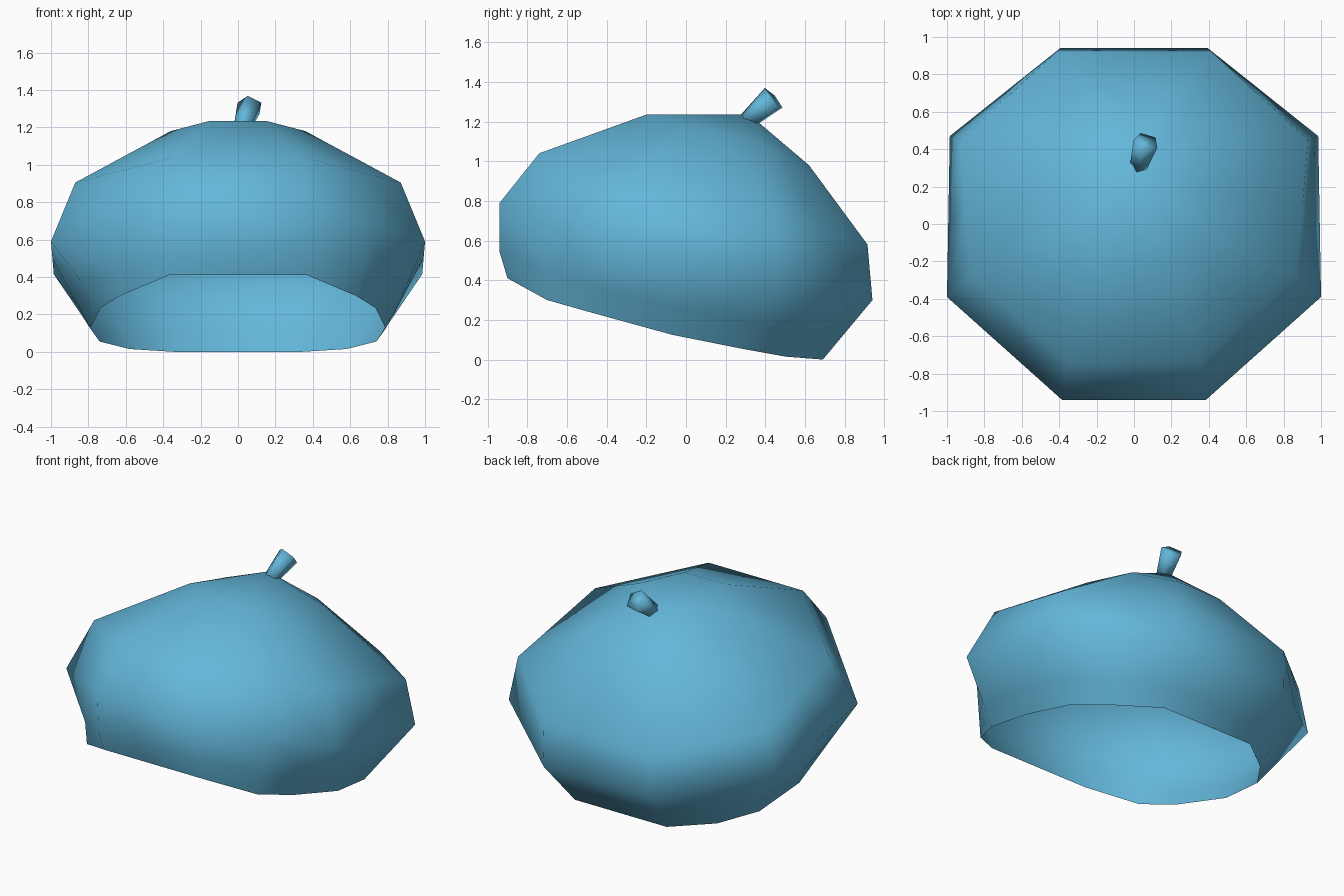
import bpy
import bmesh
from mathutils import Vector

cube = bpy.data.objects.get("Cube")
if cube:
    bpy.data.objects.remove(cube, do_unlink=True)

felt = bpy.data.materials.new("sky_blue_felt")
felt.use_nodes = True
felt.diffuse_color = (0.125, 0.47, 0.70, 1)
bsdf = felt.node_tree.nodes["Principled BSDF"]
bsdf.inputs["Base Color"].default_value = felt.diffuse_color
bsdf.inputs["Roughness"].default_value = 0.8


def finish(name, bm):
    """Turn a bmesh into a smooth felt object."""
    bmesh.ops.recalc_face_normals(bm, faces=bm.faces)
    for face in bm.faces:
        face.smooth = True
    mesh = bpy.data.meshes.new(name)
    bm.to_mesh(mesh)
    bm.free()
    mesh.materials.append(felt)
    obj = bpy.data.objects.new(name, mesh)
    bpy.context.collection.objects.link(obj)
    return obj


def with_midpoints(corners):
    """Left half of an octagon, front to back, with edge midpoints."""
    pts = [Vector(c) for c in corners]
    half = [Vector((0, pts[0].y, pts[0].z)), pts[0]]
    for a, b in zip(pts, pts[1:]):
        half += [(a + b) / 2, b]
    return half + [Vector((0, pts[-1].y, pts[-1].z))]


def full_ring(half):
    """Close a half ring by mirroring it across x."""
    return half + [Vector((-p.x, p.y, p.z)) for p in half[-2:0:-1]]


# Tilted rings of the cap, crown to brim; each lists front-to-back corners
crown = with_midpoints([(.15, -.2, 1.235), (.36, 0, 1.18),
                        (.36, .4, 1.07), (.16, .62, .98)])
shoulder = with_midpoints([(.35, -.74, 1.04), (.87, -.28, .905),
                           (.93, .45, .71), (.42, .915, .58)])
belly = with_midpoints([(.385, -.94, .79), (1, -.39, .59),
                        (.985, .47, .415), (.395, .94, .30)])
# Rounder opening at the bottom
opening = [Vector(p) for p in (
    (0, -.9, .41), (.37, -.9, .41), (.63, -.7, .30), (.735, -.47, .235),
    (.79, -.07, .125), (.74, .28, .055), (.58, .5, .015),
    (.34, .69, 0), (0, .69, 0))]
# Tuck between belly and opening, kept full at the front
tuck = [a.lerp(b, 0.65) for a, b in zip(belly, opening)]
for p in tuck[:2]:
    p.y = -.94

# Cap shell, open underneath
bm = bmesh.new()
rings = [[bm.verts.new(p) for p in full_ring(half)]
         for half in (crown, shoulder, belly, tuck, opening)]
count = len(rings[0])
for upper, lower in zip(rings, rings[1:]):
    for i in range(count):
        j = (i + 1) % count
        bm.faces.new((upper[i], lower[i], lower[j], upper[j]))
apex = bm.verts.new((0, .32, 1.235))
for i in range(count):
    bm.faces.new((apex, rings[0][i], rings[0][(i + 1) % count]))
finish("cap", bm)

# Flared five-sided stem leaning back from the apex
base, tip = Vector((.02, .295, 1.19)), Vector((.065, .44, 1.315))
axis = tip - base
bm = bmesh.new()
bmesh.ops.create_cone(bm, cap_ends=True, segments=5, radius1=.045,
                      radius2=.07, depth=axis.length)
stem = finish("stem", bm)
stem.rotation_mode = "QUATERNION"
stem.rotation_quaternion = axis.to_track_quat("Z", "Y")
stem.location = (base + tip) / 2
